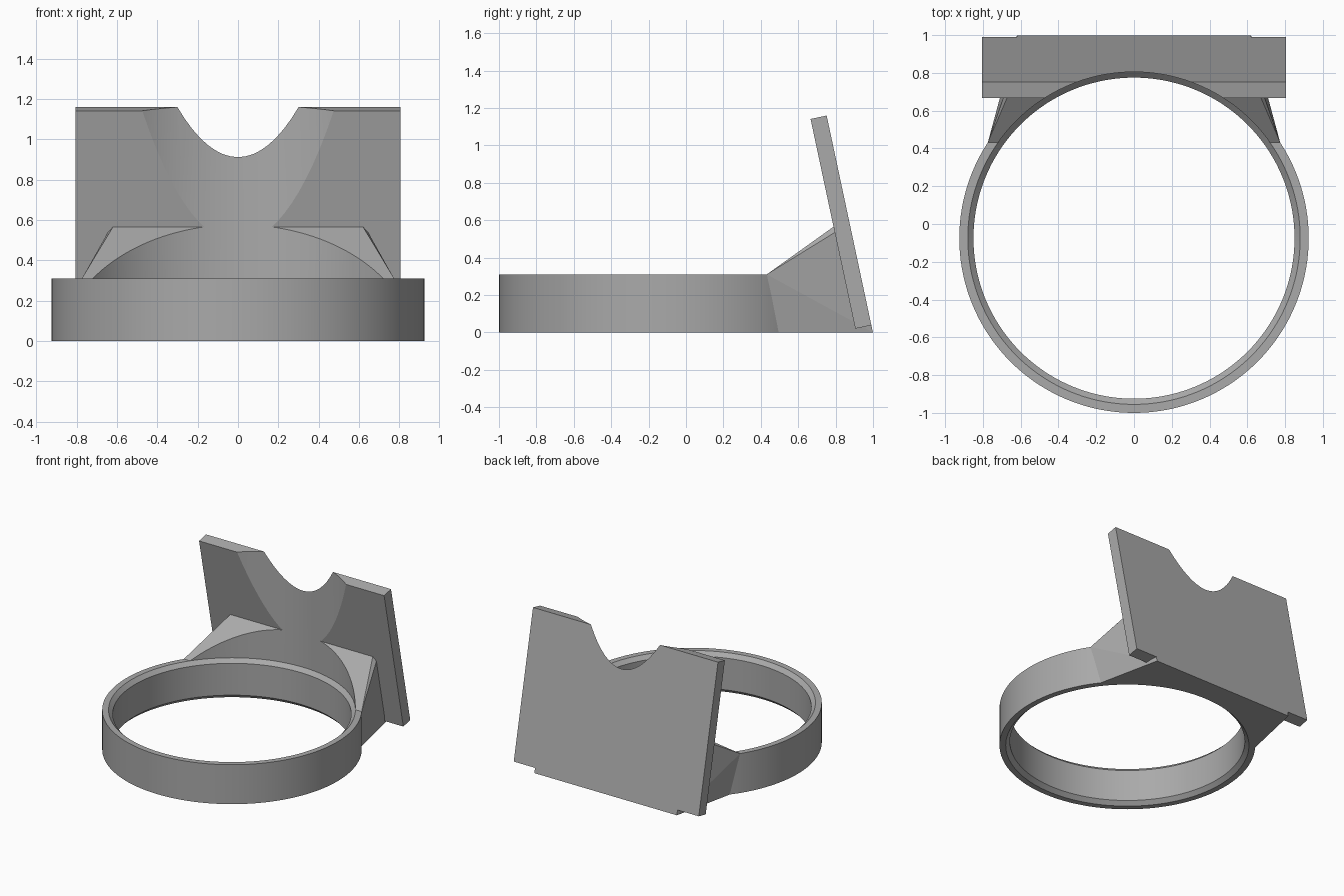
import bpy, bmesh, math
from mathutils import Vector

if "Cube" in bpy.data.objects:
    bpy.data.objects.remove(bpy.data.objects["Cube"], do_unlink=True)

SEGMENTS = 144
CENTRE_Y = -0.075
RING_TOP = 0.31
OUTER, INNER, CHAMFER = 0.925, 0.85, 0.03

grey = bpy.data.materials.new("plain_grey")
grey.use_nodes = True
colour = (0.4, 0.4, 0.4, 1)
grey.diffuse_color = colour
grey.node_tree.nodes["Principled BSDF"].inputs["Base Color"].default_value = colour


def add_object(name, bm):
    bmesh.ops.recalc_face_normals(bm, faces=bm.faces)
    mesh = bpy.data.meshes.new(name)
    bm.to_mesh(mesh)
    bm.free()
    mesh.materials.append(grey)
    obj = bpy.data.objects.new(name, mesh)
    bpy.context.collection.objects.link(obj)
    return obj


def turned(name, profile):
    """Closed solid of revolution around the ring axis from (radius, z) points."""
    bm = bmesh.new()
    loops = []
    for radius, z in profile:
        angles = [2 * math.pi * i / SEGMENTS for i in range(SEGMENTS)]
        loops.append([bm.verts.new((radius * math.cos(a), CENTRE_Y + radius * math.sin(a), z))
                      for a in angles])
    for low, high in zip(loops, loops[1:]):
        for i in range(SEGMENTS):
            j = (i + 1) % SEGMENTS
            bm.faces.new((low[i], low[j], high[j], high[i]))
    bm.faces.new(loops[0])
    bm.faces.new(loops[-1])
    return add_object(name, bm)


def symmetric_hull(name, points):
    """Convex solid around points mirrored left and right."""
    bm = bmesh.new()
    for x, y, z in points:
        for side in (-1, 1):
            bm.verts.new((side * x, y, z))
    bmesh.ops.convex_hull(bm, input=bm.verts)
    bmesh.ops.dissolve_limit(bm, angle_limit=0.01, verts=bm.verts, edges=bm.edges)
    return add_object(name, bm)


def combine(target, other, operation):
    mod = target.modifiers.new(operation.lower(), 'BOOLEAN')
    mod.operation = operation
    mod.solver = 'EXACT'
    mod.object = other
    bpy.context.view_layer.objects.active = target
    bpy.ops.object.modifier_apply(modifier=mod.name)
    bpy.data.objects.remove(other, do_unlink=True)


# Leaning plate: a slab whose thickness is square to its slope
front_low, front_high = Vector((0.905, 0.02)), Vector((0.666, 1.141))
slope = (front_high - front_low).normalized()
thickness = Vector((slope.y, -slope.x)) * 0.088


def on_plate(z, depth=0.0):
    """Point (y, z) on the plate front, moved back by a share of the thickness."""
    p = front_low + slope * ((z - front_low.y) / slope.y)
    return p + thickness * depth


HALF_PLATE, HALF_MOUNT = 0.805, 0.62
plate = symmetric_hull("leaning_plate", [
    (HALF_PLATE, *p) for p in (front_low, front_high,
                               front_low + thickness, front_high + thickness)])

# Bracket: tapers from the sides of the ring to a narrower strip on the plate
foot = on_plate(-thickness.y, 1)


def on_ring(y, z):
    return (math.sqrt(OUTER ** 2 - (y - CENTRE_Y) ** 2), y, z)


bracket = symmetric_hull("bracket", [
    on_ring(0.432, RING_TOP), on_ring(0.495, 0),
    (HALF_MOUNT, *on_plate(0.565)), (HALF_MOUNT, *on_plate(0.565, 1)),
    (HALF_MOUNT, foot.x, 0)])

# Ring body joined with bracket and plate
ring = turned("ring_with_plate", [(OUTER, 0), (OUTER, RING_TOP)])
combine(ring, bracket, 'UNION')
combine(ring, plate, 'UNION')

# Bore with chamfered rims, continuing upward through bracket and plate
wide = INNER + CHAMFER
bore = turned("bore_cutter", [
    (wide + CHAMFER, -CHAMFER), (INNER, CHAMFER),
    (INNER, RING_TOP - CHAMFER), (wide, RING_TOP), (wide, 1.5)])
bore.hide_render = True
combine(ring, bore, 'DIFFERENCE')

# Smooth round walls, crisp edges elsewhere
bpy.ops.object.select_all(action='DESELECT')
ring.select_set(True)
bpy.context.view_layer.objects.active = ring
bpy.ops.object.shade_smooth_by_angle(angle=math.radians(10))
